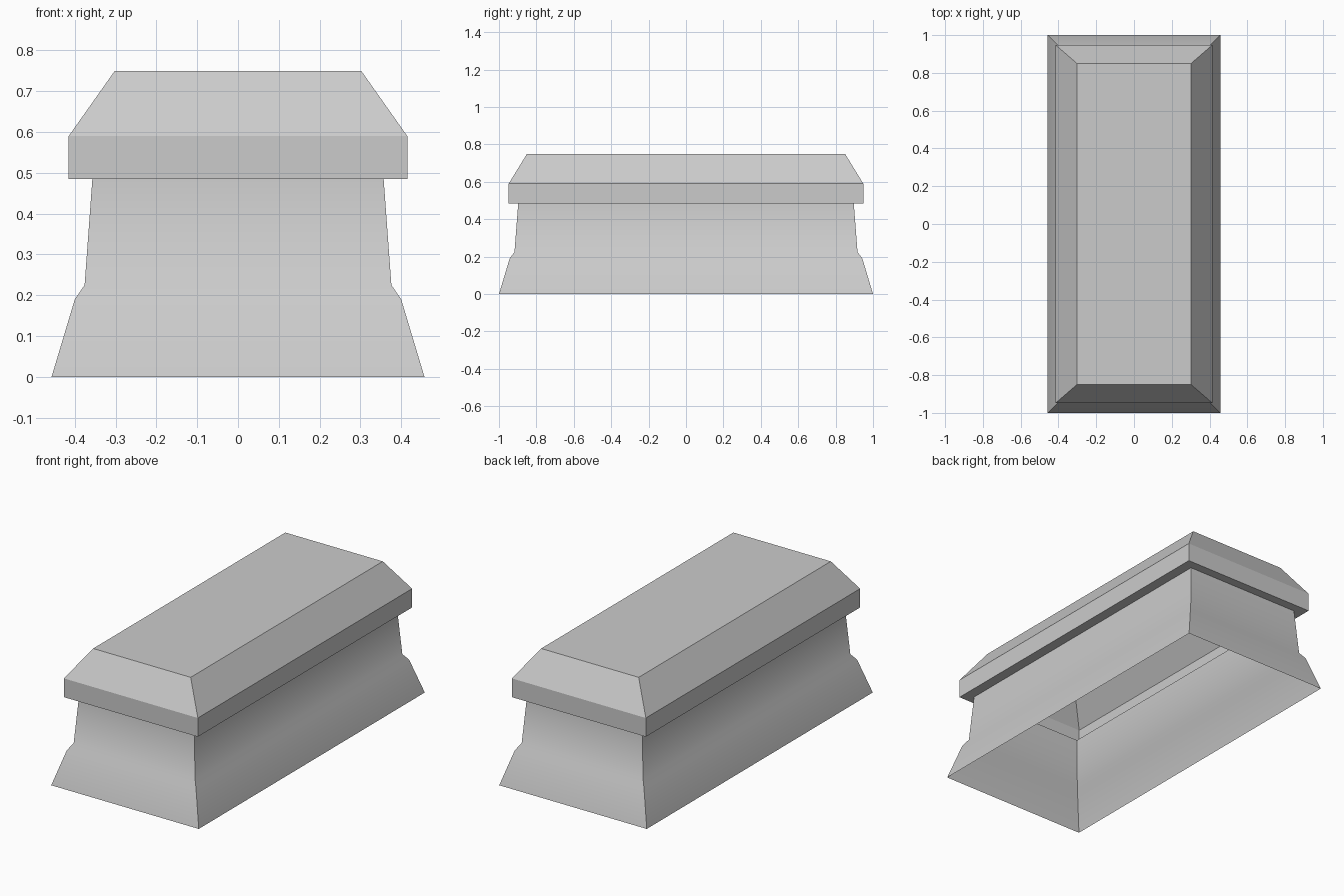
import bpy
import bmesh
import math

cube = bpy.data.objects.get("Cube")
if cube:
    bpy.data.objects.remove(cube, do_unlink=True)

stone = bpy.data.materials.new("grey_stone")
stone.use_nodes = True
grey = (0.6, 0.6, 0.6, 1.0)
stone.diffuse_color = grey
stone.node_tree.nodes["Principled BSDF"].inputs["Base Color"].default_value = grey


def rect_loft(name, rings, cap_top=False):
    """Skin rectangles given as (half width, half depth, height), bottom to top."""
    bm = bmesh.new()
    loops = [[bm.verts.new((sx * w, sy * d, z))
              for sx, sy in ((-1, -1), (1, -1), (1, 1), (-1, 1))]
             for w, d, z in rings]
    for low, high in zip(loops, loops[1:]):
        for i in range(4):
            j = (i + 1) % 4
            bm.faces.new((low[i], low[j], high[j], high[i]))
    if cap_top:
        bm.faces.new(loops[-1])
    mesh = bpy.data.meshes.new(name)
    bm.to_mesh(mesh)
    bm.free()
    mesh.materials.append(stone)
    obj = bpy.data.objects.new(name, mesh)
    bpy.context.collection.objects.link(obj)
    return obj


# Flared hollow base, open underneath, softly shaded up its moulded profile
base = rect_loft("base", [(0.457, 1.0, 0), (0.4, 0.943, 0.19),
                          (0.376, 0.917, 0.225), (0.357, 0.897, 0.485)])
bpy.ops.object.select_all(action="DESELECT")
base.select_set(True)
bpy.context.view_layer.objects.active = base
bpy.ops.object.shade_smooth_by_angle(angle=math.radians(40))

# Hollow lid: underside lip, upright band, bevelled slope and flat top
rect_loft("lid", [(0.357, 0.897, 0.485), (0.415, 0.948, 0.485),
                  (0.415, 0.948, 0.59), (0.302, 0.85, 0.75)], cap_top=True)
